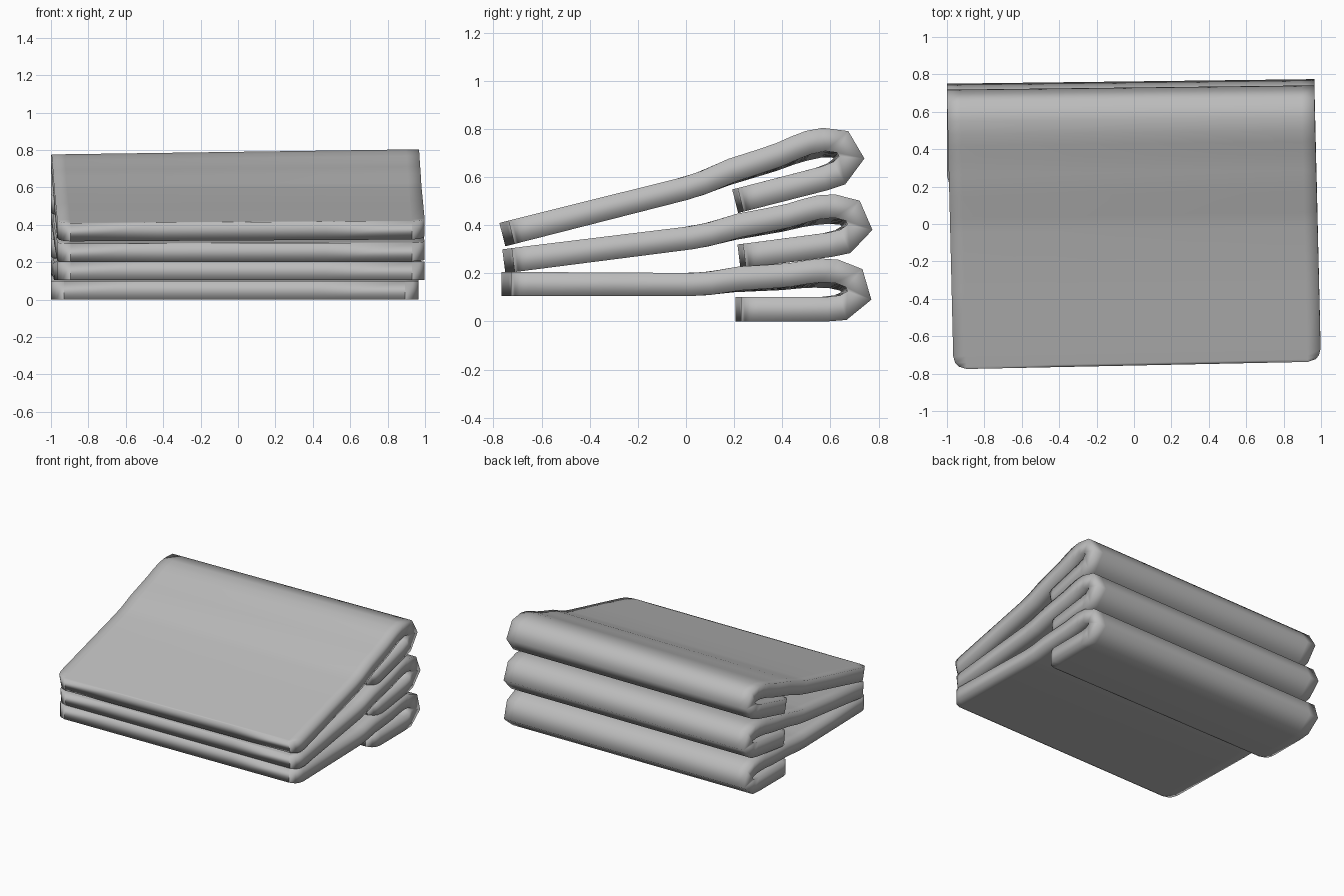
import bpy, bmesh, math

if "Cube" in bpy.data.objects:
    bpy.data.objects.remove(bpy.data.objects["Cube"])

grey = bpy.data.materials.new("soft grey")
grey.diffuse_color = (0.5, 0.5, 0.5, 1)
grey.use_nodes = True
grey.node_tree.nodes["Principled BSDF"].inputs["Base Color"].default_value = grey.diffuse_color

# Side profile: outer y, outer z, inner y, inner z, left-end skew, left-end drop, distance to cloth end
ROWS = [
    (-.725, .205, -.725, .105, .042, 0, 0),
    (-.711, .205, -.711, .105, .042, 0, .014),
    (-.69, .205, -.69, .105, .042, 0, .035),
    (-.655, .205, -.655, .105, .041, 0, .07),
    (-.3, .203, -.3, .105, .037, 0, 1),
    (.02, .201, .02, .105, .033, 0, 1),
    (.10, .207, .11, .111, .032, .003, 1),
    (.22, .228, .23, .129, .030, .008, 1),
    (.34, .235, .34, .136, .029, .010, 1),
    (.43, .242, .43, .143, .028, .013, 1),
    (.50, .254, .51, .156, .027, .018, 1),
    (.563, .261, .56, .162, .026, .022, 1),
    (.634, .256, .62, .160, .025, .022, 1),
    (.733, .217, .665, .142, .025, .014, 1),
    (.77, .09, .67, .125, .025, .004, 1),
    (.667, .006, .64, .108, .025, 0, 1),
    (.59, 0, .59, .102, .025, 0, 1),
    (.30, 0, .30, .101, .025, 0, .07),
    (.265, 0, .265, .101, .025, 0, .035),
    (.244, 0, .244, .101, .025, 0, .014),
    (.23, 0, .23, .101, .025, 0, 0),
]
R, HALF, FOLD = .07, .982, 14
PIVOT = (-.765, .105)


def towel(name, angle, front_y, front_z):
    """Folded slab tilted about its lower front edge."""
    bm = bmesh.new()
    c, s = math.cos(math.radians(angle)), math.sin(math.radians(angle))
    outer, inner = [], []
    for i, (oy, oz, iy, iz, skew, drop, d) in enumerate(ROWS):
        # rounded corners in plan
        w = HALF - (R - math.sqrt(R * R - (R - d) ** 2) if d < R else 0)
        e = HALF - R
        xs = [-w, -e, -.45, 0, .45, e, w]
        shift = -.0235 * oy if i < FOLD else -.018
        for y0, z0, grid in ((oy, oz, outer), (iy, iz, inner)):
            line = []
            for x in xs:
                t = (1 - x / HALF) / 2
                y, z = y0 - skew * t - PIVOT[0], z0 - drop * t - PIVOT[1]
                line.append(bm.verts.new((x + shift, front_y + y * c - z * s,
                                          front_z + y * s + z * c)))
            grid.append(line)
    n, m = len(outer), len(outer[0])
    for g in (outer, inner):
        for i in range(n - 1):
            for j in range(m - 1):
                bm.faces.new((g[i][j], g[i][j + 1], g[i + 1][j + 1], g[i + 1][j]))
    # hem wall all round
    rim = [(i, 0) for i in range(n)] + [(n - 1, j) for j in range(1, m)]
    rim += [(i, m - 1) for i in range(n - 2, -1, -1)] + [(0, j) for j in range(m - 2, 0, -1)]
    for (a, b), (p, q) in zip(rim, rim[1:] + rim[:1]):
        bm.faces.new((outer[a][b], outer[p][q], inner[p][q], inner[a][b]))
    bmesh.ops.recalc_face_normals(bm, faces=bm.faces)
    for f in bm.faces:
        f.smooth = True
    me = bpy.data.meshes.new(name)
    bm.to_mesh(me)
    bm.free()
    me.materials.append(grey)
    bpy.context.collection.objects.link(bpy.data.objects.new(name, me))


towel("bottom_towel", 0, -.765, .105)
towel("middle_towel", 7.3, -.75, .2)
towel("top_towel", 14.3, -.75, .312)
